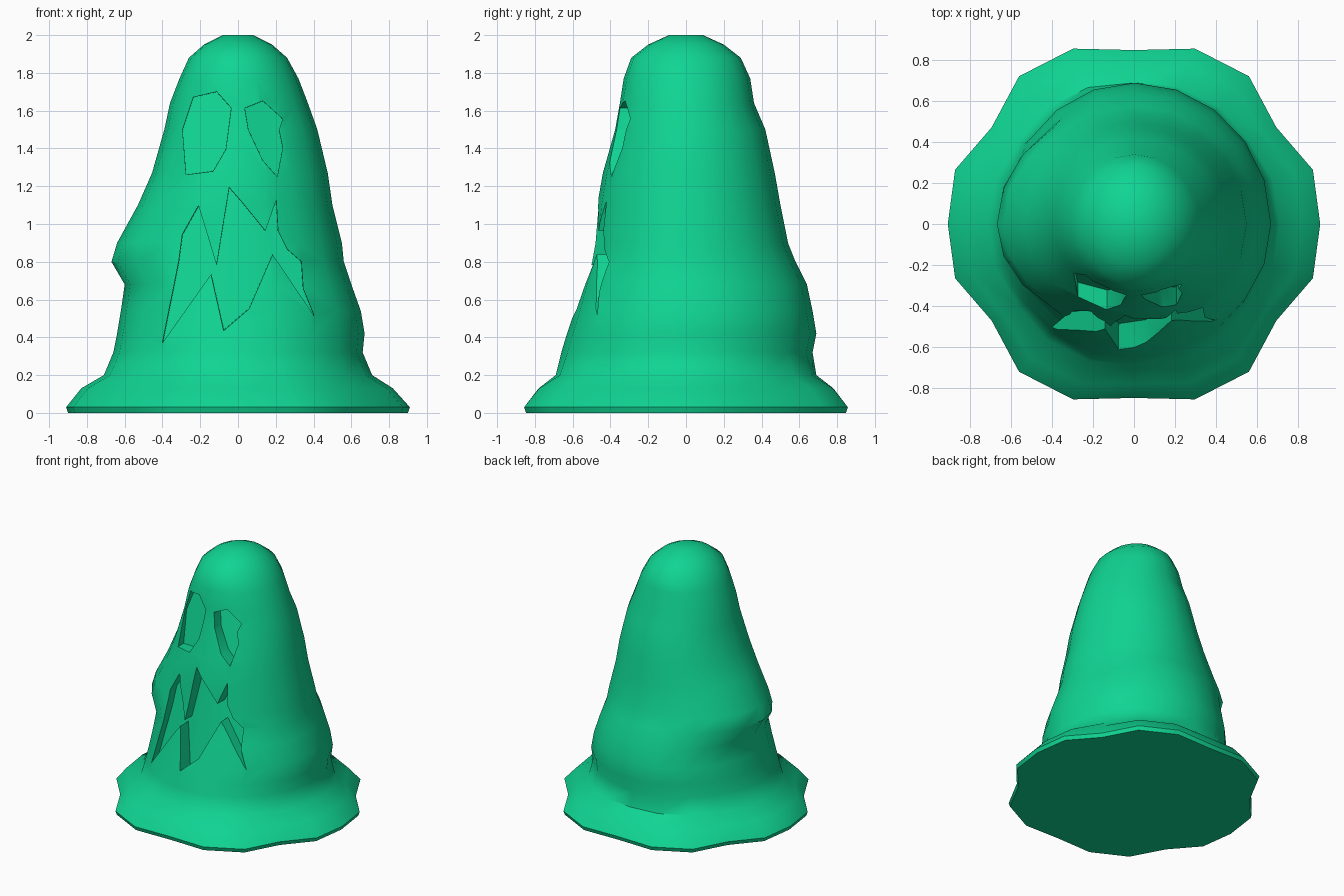
import bpy
import bmesh
import math

default_cube = bpy.data.objects.get("Cube")
if default_cube:
    bpy.data.objects.remove(default_cube, do_unlink=True)

# One green for the whole creature
green = bpy.data.materials.new("slime_green")
green.use_nodes = True
green.diffuse_color = (0.005, 0.66, 0.29, 1)
shader = next(n for n in green.node_tree.nodes if n.type == "BSDF_PRINCIPLED")
shader.inputs["Base Color"].default_value = green.diffuse_color
shader.inputs["Roughness"].default_value = 0.6

SIDES = 20

# Height, then reach towards -x, +x, -y and +y
PROFILE = [
    (0, .90, .90, .84, .84),
    (.03, .91, .91, .85, .85),
    (.13, .83, .82, .78, .78),
    (.2, .71, .71, .69, .69),
    (.32, .66, .66, .66, .67),
    (.42, .64, .67, .63, .69),
    (.54, .62, .65, .59, .67),
    (.68, .60, .60, .55, .64),
    (.8, .67, .56, .51, .58),
    (.9, .64, .55, .49, .54),
    (1.1, .53, .5, .47, .5),
    (1.27, .455, .475, .44, .47),
    (1.5, .39, .42, .375, .42),
    (1.64, .36, .37, .35, .36),
    (1.77, .31, .32, .33, .34),
    (1.88, .26, .26, .29, .29),
    (1.95, .18, .18, .2, .2),
    (2, .08, .08, .09, .09),
]

# Wavy puddle edge, one quarter of the rim
RIM_WAVE = [1, 1.01, .945, 1.05, 1.06, 1]


def make_object(name, bm):
    bmesh.ops.recalc_face_normals(bm, faces=bm.faces)
    mesh = bpy.data.meshes.new(name)
    bm.to_mesh(mesh)
    bm.free()
    mesh.materials.append(green)
    obj = bpy.data.objects.new(name, mesh)
    bpy.context.collection.objects.link(obj)
    return obj


def bridge(bm, lower, upper):
    count = len(lower)
    for i in range(count):
        j = (i + 1) % count
        bm.faces.new((lower[i], lower[j], upper[j], upper[i]))


def make_body():
    bm = bmesh.new()
    rings = []
    for z, left, right, front, back in PROFILE:
        ring = []
        for i in range(SIDES):
            angle = math.tau * i / SIDES
            c, s = math.cos(angle), math.sin(angle)
            step = i % 10
            wave = RIM_WAVE[min(step, 10 - step)]
            fade = max(0, min(1, (.24 - z) / .14))
            wave = 1 + (wave - 1) * fade
            x = c * (right if c > 0 else left) * wave
            y = s * (back if s > 0 else front) * wave
            ring.append(bm.verts.new((x, y, z)))
        rings.append(ring)
    for lower, upper in zip(rings, rings[1:]):
        bridge(bm, lower, upper)
    bm.faces.new(rings[0][::-1])
    bm.faces.new(rings[-1])
    return make_object("slime_body", bm)


def make_cutter(name, outline, depth, shrink):
    """Loft a front outline back to a curved inner wall."""
    bm = bmesh.new()
    mid_x = sum(p[0] for p in outline) / len(outline)
    mid_z = sum(p[1] for p in outline) / len(outline)
    front = [bm.verts.new((x, -1, z)) for x, z in outline]
    inner = []
    for x, z in outline:
        x = mid_x + (x - mid_x) * shrink
        z = mid_z + (z - mid_z) * shrink
        inner.append(bm.verts.new((x, depth(x, z), z)))
    bridge(bm, front, inner)
    caps = [bm.faces.new(front[::-1]), bm.faces.new(inner)]
    bmesh.ops.triangulate(bm, faces=caps)
    cutter = make_object(name, bm)
    cutter.hide_render = True
    return cutter


def eye_depth(x, z):
    return -.37 + .25 * (z - 1.25) + .3 * abs(x)


def mouth_depth(x, z):
    return -.51 + .2 * (z - .4) + .2 * abs(x)


RIGHT_EYE = [(-.28, 1.25), (-.13, 1.27), (-.06, 1.39), (-.03, 1.62),
             (-.11, 1.71), (-.24, 1.68), (-.3, 1.5)]
LEFT_EYE = [(.21, 1.24), (.24, 1.4), (.22, 1.5), (.24, 1.56),
            (.13, 1.66), (.03, 1.62), (.05, 1.5), (.13, 1.33)]
# Jagged mouth: upper teeth from right to left, then lower teeth back
MOUTH = [(-.42, .35), (-.33, .8), (-.31, .95), (-.22, 1.11), (-.12, .78),
         (-.05, 1.21), (.02, 1.13), (.15, .97), (.21, 1.14), (.22, .97),
         (.27, .87), (.35, .8), (.36, .65), (.42, .5),
         (.19, .84), (.06, .54), (-.08, .42), (-.15, .73)]

body = make_body()
cutters = [
    make_cutter("right_eye_cutter", RIGHT_EYE, eye_depth, .95),
    make_cutter("left_eye_cutter", LEFT_EYE, eye_depth, .95),
    make_cutter("mouth_cutter", MOUTH, mouth_depth, .95),
]

# Carve the eyes and mouth into the body
bpy.ops.object.select_all(action="DESELECT")
bpy.context.view_layer.objects.active = body
body.select_set(True)
for cutter in cutters:
    carve = body.modifiers.new(cutter.name, "BOOLEAN")
    carve.operation = "DIFFERENCE"
    carve.solver = "EXACT"
    carve.object = cutter
    bpy.ops.object.modifier_apply(modifier=carve.name)
    bpy.data.objects.remove(cutter, do_unlink=True)

bpy.ops.object.shade_smooth_by_angle(angle=math.radians(42))
